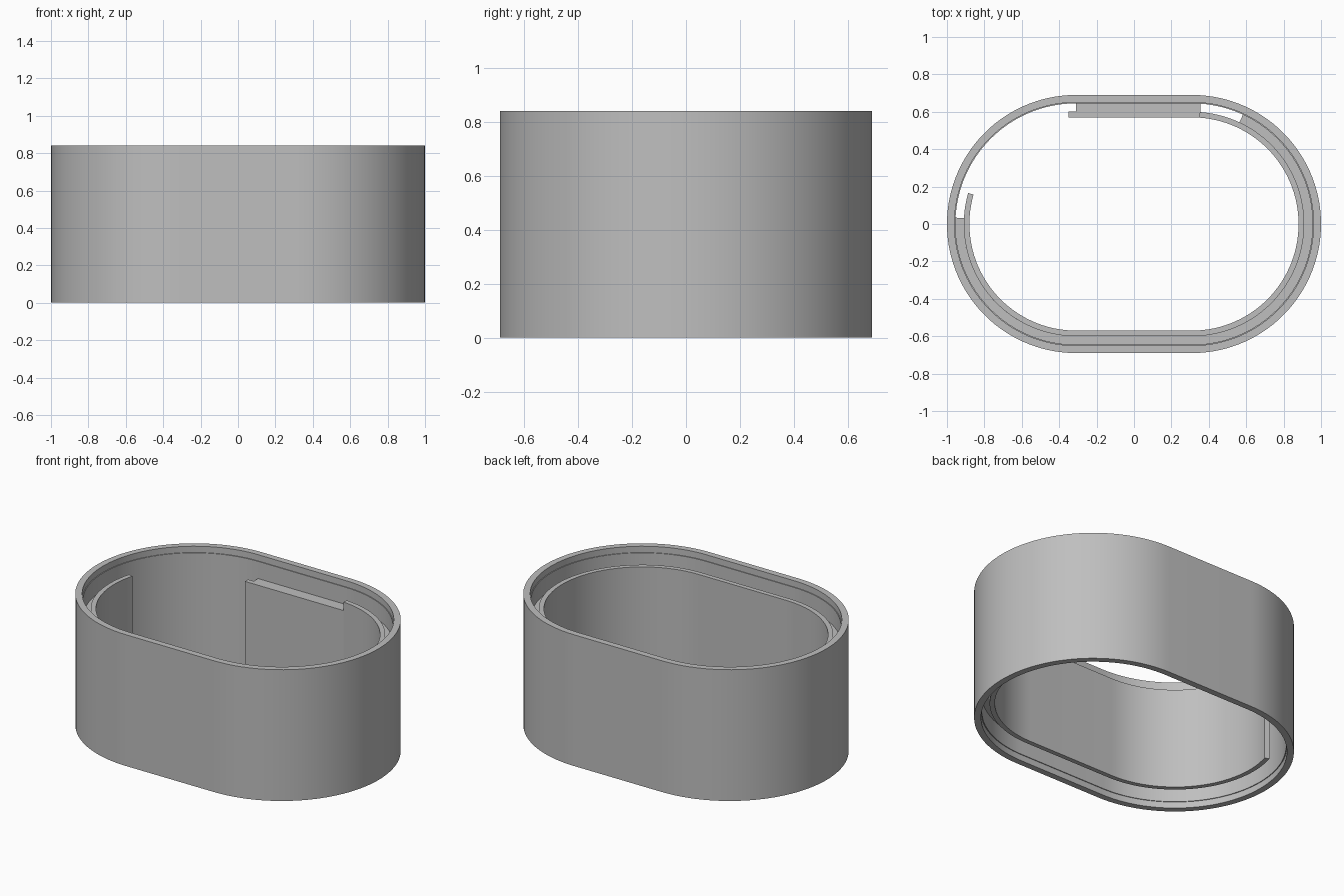
import bpy, bmesh
from math import cos, sin, radians

if "Cube" in bpy.data.objects:
    bpy.data.objects.remove(bpy.data.objects["Cube"], do_unlink=True)

grey = bpy.data.materials.new("plain grey")
grey.use_nodes = True
colour = (0.52, 0.52, 0.52, 1)
grey.diffuse_color = colour
bsdf = next(n for n in grey.node_tree.nodes if n.type == 'BSDF_PRINCIPLED')
bsdf.inputs["Base Color"].default_value = colour
bsdf.inputs["Roughness"].default_value = 0.6

HALF_STRAIGHT = 0.31   # arc centres lie at x = +-HALF_STRAIGHT
HEIGHT = 0.84


def arc(centre_x, start, end, step=3):
    """Stations (centre x, angle) along one rounded end."""
    n = max(1, round((end - start) / step))
    return [(centre_x, radians(start + (end - start) * i / n)) for i in range(n + 1)]


def sweep(name, path, section, closed=False):
    """Carry a (radius, z) section along the stations of a rounded path."""
    bm = bmesh.new()
    rings = [[bm.verts.new((cx + r * cos(a), r * sin(a), z)) for r, z in section]
             for cx, a in path]
    m = len(section)
    pairs = list(zip(rings, rings[1:]))
    if closed:
        pairs.append((rings[-1], rings[0]))
    else:
        bm.faces.new(rings[0])
        bm.faces.new(rings[-1])
    for a, b in pairs:
        for i in range(m):
            j = (i + 1) % m
            bm.faces.new((a[i], b[i], b[j], a[j]))
    return finish(name, bm)


def block(name, x0, x1, y0, y1, z0, z1):
    bm = bmesh.new()
    bmesh.ops.create_cube(bm, size=1)
    for v in bm.verts:
        v.co.x = x1 if v.co.x > 0 else x0
        v.co.y = y1 if v.co.y > 0 else y0
        v.co.z = z1 if v.co.z > 0 else z0
    return finish(name, bm)


def finish(name, bm):
    bmesh.ops.recalc_face_normals(bm, faces=bm.faces[:])
    mesh = bpy.data.meshes.new(name)
    bm.to_mesh(mesh)
    bm.free()
    mesh.materials.append(grey)
    obj = bpy.data.objects.new(name, mesh)
    bpy.context.collection.objects.link(obj)
    bpy.ops.object.select_all(action='DESELECT')
    obj.select_set(True)
    bpy.context.view_layer.objects.active = obj
    bpy.ops.object.shade_smooth_by_angle(angle=radians(30))
    return obj


def rect(r0, r1, inset):
    return [(r0, inset), (r1, inset), (r1, HEIGHT - inset), (r0, HEIGHT - inset)]


L, R = -HALF_STRAIGHT, HALF_STRAIGHT

# Outer wall, with a fine step inside near each rim
lip = 0.04
wall_section = [(0.69, 0), (0.69, HEIGHT), (0.65, HEIGHT), (0.65, HEIGHT - lip),
                (0.645, HEIGHT - lip), (0.645, lip), (0.65, lip), (0.65, 0)]
sweep("outer_wall", arc(R, -90, 90) + arc(L, 90, 270), wall_section, closed=True)

# Inner band, open at the back left, and the spacer holding it off the wall
sweep("inner_band", arc(L, 164, 270) + arc(R, -90, 86), rect(0.57, 0.60, 0.095))
sweep("band_spacer", arc(L, 177, 270) + arc(R, -90, 65), rect(0.60, 0.646, 0.15))

# Straight plate at the back with its own spacer
block("back_plate", -0.35, 0.355, 0.57, 0.602, 0.15, HEIGHT - 0.15)
block("back_plate_spacer", -0.31, 0.355, 0.602, 0.646, 0.15, HEIGHT - 0.15)
